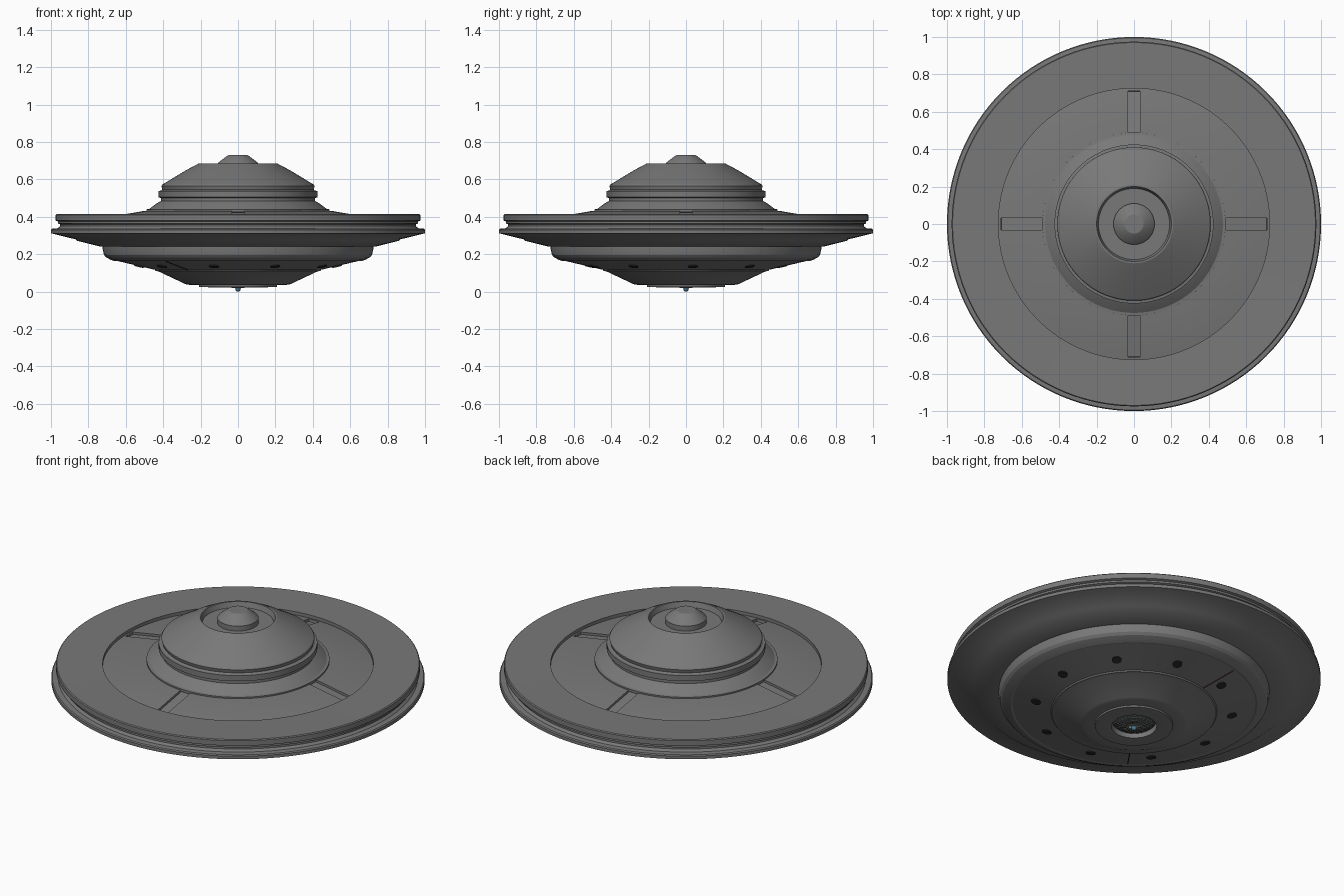
import bpy, bmesh, math
from mathutils import Matrix, Vector

if "Cube" in bpy.data.objects:
    bpy.data.objects.remove(bpy.data.objects["Cube"])


def material(name, rgb):
    m = bpy.data.materials.new(name)
    m.use_nodes = True
    m.diffuse_color = (*rgb, 1)
    m.node_tree.nodes["Principled BSDF"].inputs["Base Color"].default_value = (*rgb, 1)
    return m


GREY = material("hull grey", (0.19, 0.19, 0.19))
DARK = material("porthole black", (0.02, 0.022, 0.022))
LENS = material("lens dark green grey", (0.07, 0.085, 0.08))
RIB = material("lens rib light grey", (0.3, 0.31, 0.31))
BLUE = material("lamp blue", (0.08, 0.2, 0.3))
RED = material("seam dark red", (0.08, 0.025, 0.025))


def finish(bm, name, mat):
    bmesh.ops.recalc_face_normals(bm, faces=bm.faces)
    me = bpy.data.meshes.new(name)
    bm.to_mesh(me)
    bm.free()
    ob = bpy.data.objects.new(name, me)
    bpy.context.collection.objects.link(ob)
    me.materials.append(mat)
    return ob


def smooth(ob, angle=25):
    bpy.ops.object.select_all(action='DESELECT')
    ob.select_set(True)
    bpy.context.view_layer.objects.active = ob
    bpy.ops.object.shade_smooth_by_angle(angle=math.radians(angle))


def revolve(name, profile, mat, steps=128):
    bm = bmesh.new()
    vs = [bm.verts.new((r, 0, z)) for r, z in profile]
    es = [bm.edges.new(pair) for pair in zip(vs, vs[1:])]
    bmesh.ops.spin(bm, geom=vs + es, cent=(0, 0, 0), axis=(0, 0, 1),
                   angle=math.tau, steps=steps, use_merge=True)
    bmesh.ops.remove_doubles(bm, verts=bm.verts, dist=1e-5)
    return finish(bm, name, mat)


def around(angle, r, z, tilt):
    # Frame at a compass angle from the front, tipped along the radius
    return (Matrix.Rotation(angle - math.pi / 2, 4, 'Z')
            @ Matrix.Translation((r, 0, z)) @ Matrix.Rotation(tilt, 4, 'Y'))


# Saucer disc with a sunken inner deck and a grooved rim
disc = revolve("saucer_disc", [
    (0, .43), (.5, .432), (.725, .393), (.725, .412), (.97, .415), (.975, .41),
    (.975, .38), (.962, .375), (.962, .364), (.952, .36), (.952, .35),
    (.965, .338), (.995, .336), (1, .33), (1, .312), (.985, .308),
    (.87, .28), (.86, .272), (.74, .242), (.70, .238), (0, .238)], GREY)

# Four shallow channels cut across the inner deck
slope = math.atan2(.039, .225)
bm = bmesh.new()
for i in range(4):
    frame = around(i * math.pi / 2, .59, .4535, slope)
    bmesh.ops.create_cube(bm, size=1, matrix=frame @ Matrix.Diagonal((.26, .065, .1, 1)))
cutter = finish(bm, "channel_cutter", GREY)
cutter.hide_render = True
mod = disc.modifiers.new("channels", 'BOOLEAN')
mod.operation, mod.solver, mod.object = 'DIFFERENCE', 'EXACT', cutter
bpy.context.view_layer.objects.active = disc
bpy.ops.object.modifier_apply(modifier=mod.name)
bpy.data.objects.remove(cutter)
smooth(disc)

# Upper cabin: collar, stepped neck and dome with a sunken crown
smooth(revolve("upper_dome", [
    (0, .655), (.19, .655), (.2, .685), (.21, .685), (.28, .648), (.405, .572),
    (.41, .565), (.405, .545), (.412, .54), (.425, .538), (.425, .505),
    (.412, .5), (.412, .485), (.44, .468), (.475, .442), (.49, .44),
    (.49, .425), (.4, .42), (0, .42)], GREY), 20)
smooth(revolve("crown_knob", [
    (0, .73), (.05, .73), (.058, .726), (.105, .69), (.11, .684),
    (.11, .65), (0, .65)], GREY))

# Lower hull: skirt, porthole band and keel bowl with a lamp opening
smooth(revolve("lower_hull", [
    (0, .25), (.725, .25), (.725, .235), (.717, .197), (.705, .183), (.68, .17),
    (.66, .163), (.65, .165), (.445, .117), (.44, .11), (.425, .108),
    (.285, .042), (.27, .037), (.21, .035), (.208, .026), (.135, .022),
    (.122, .024), (.122, .07), (0, .07)], GREY), 20)

# Portholes around the band
band_tilt = -math.atan2(.048, .205)
bm = bmesh.new()
for i in range(10):
    frame = around(math.radians(22 + 36 * i), .53, .136, band_tilt)
    bmesh.ops.create_cone(bm, cap_ends=True, segments=24, radius1=.026,
                          radius2=.026, depth=.009, matrix=frame)
finish(bm, "portholes", DARK)

# Hatch seams on the band
bm = bmesh.new()
for deg in (196, 323):
    frame = around(math.radians(deg), .545, .1395, band_tilt)
    bmesh.ops.create_cube(bm, size=1, matrix=frame @ Matrix.Diagonal((.2, .005, .004, 1)))
finish(bm, "hatch_seams", RED)

# Faceted lens with ribs, and the lamp at its tip
arc = [(.12 * math.sin(a), .064 - .044 * math.cos(a))
       for a in (math.pi / 2 * k / 6 for k in range(7))]
revolve("lens", arc, LENS, 24)
ribs = revolve("lens_ribs", arc, RIB, 24)
wire = ribs.modifiers.new("ribs", 'WIREFRAME')
wire.thickness = .003
bm = bmesh.new()
bmesh.ops.create_uvsphere(bm, u_segments=16, v_segments=10, radius=.015,
                          matrix=Matrix.Translation((0, 0, .015)))
smooth(finish(bm, "tip_lamp", BLUE), 40)
